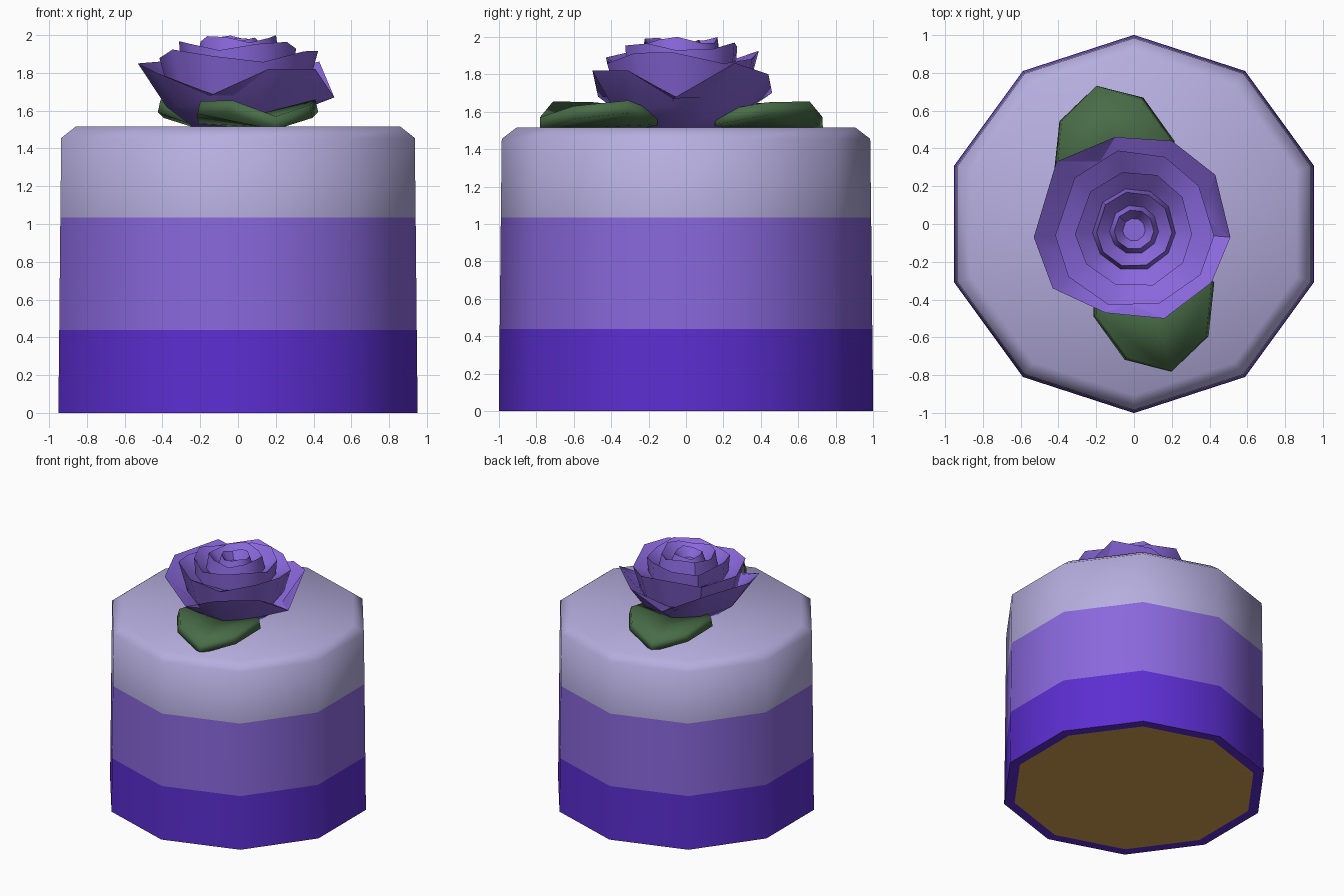
import bpy, bmesh, math
from mathutils import Vector

if "Cube" in bpy.data.objects:
    bpy.data.objects.remove(bpy.data.objects["Cube"])


def material(name, rgb):
    m = bpy.data.materials.new(name)
    m.diffuse_color = (*rgb, 1)
    m.use_nodes = True
    m.node_tree.nodes["Principled BSDF"].inputs["Base Color"].default_value = m.diffuse_color
    return m


deep = material("deep_purple", (0.107, 0.027, 0.64))
violet = material("violet", (0.254, 0.138, 0.72))
lavender = material("pale_lavender", (0.468, 0.425, 0.74))
sponge = material("golden_sponge", (0.645, 0.352, 0.085))
green = material("leaf_green", (0.065, 0.15, 0.062))


def finish(bm, name, mats, angle):
    me = bpy.data.meshes.new(name)
    bm.to_mesh(me)
    bm.free()
    ob = bpy.data.objects.new(name, me)
    bpy.context.collection.objects.link(ob)
    for m in mats:
        me.materials.append(m)
    bpy.ops.object.select_all(action='DESELECT')
    ob.select_set(True)
    bpy.context.view_layer.objects.active = ob
    bpy.ops.object.shade_smooth_by_angle(angle=math.radians(angle))
    return ob


def loft(bm, rings):
    """Skin a stack of closed point rings and cap both ends."""
    vs = [[bm.verts.new(p) for p in ring] for ring in rings]
    n = len(vs[0])
    for a, b in zip(vs, vs[1:]):
        for i in range(n):
            j = (i + 1) % n
            bm.faces.new((a[i], a[j], b[j], b[i]))
    bm.faces.new(vs[0][::-1])
    bm.faces.new(vs[-1])


def circle(r, z, start=90):
    return [(r * math.cos(math.radians(start + 36 * i)),
             r * math.sin(math.radians(start + 36 * i)), z) for i in range(10)]


# Cake: ten-sided drum, three icing bands by height, bare sponge underneath
bm = bmesh.new()
loft(bm, [circle(r, z) for r, z in
          [(0.92, 0), (1.0, 0), (0.995, 0.44), (0.989, 1.035), (0.984, 1.455), (0.905, 1.515)]])
for f in bm.faces:
    c = f.calc_center_median()
    if c.z < 0.01 and len(f.verts) == 10:
        f.material_index = 3
    else:
        f.material_index = 0 if c.z < 0.44 else 1 if c.z < 1.035 else 2
finish(bm, "cake", [deep, violet, lavender, sponge], 60)

# Rose: nested petal rims with valleys between them
outer = [(0.51, -0.07, 1.67), (0.43, 0.26, 1.86), (0.20, 0.44, 1.80), (-0.10, 0.46, 1.70),
         (-0.41, 0.33, 1.86), (-0.53, -0.07, 1.85), (-0.43, -0.34, 1.80), (-0.15, -0.47, 1.68),
         (0.16, -0.50, 1.82), (0.41, -0.31, 1.82)]
centre = Vector((0, -0.03))


def scaled(r, z, wave=0, phase=0):
    """Ring following the directions of the outer rim, gently waved."""
    pts = []
    for x, y, _ in outer:
        d = (Vector((x, y)) - centre).normalized()
        w = math.cos(3 * math.atan2(d.y, d.x) + phase)
        p = centre + d * r * (1 + 0.5 * wave * w)
        pts.append((p.x, p.y, z + wave * w))
    return pts


bm = bmesh.new()
loft(bm, [scaled(0.22, 1.50), scaled(0.38, 1.62), outer,
          scaled(0.36, 1.68), scaled(0.42, 1.89, 0.035, 1.0),
          scaled(0.30, 1.82), scaled(0.31, 1.945, 0.025, 2.5),
          scaled(0.22, 1.87), scaled(0.20, 1.98, 0.02, 0.5),
          scaled(0.13, 1.90), scaled(0.105, 1.975, 0.012, 2.0),
          scaled(0.06, 1.91)])
finish(bm, "rose", [violet], 40)

# Leaves: folded along the midrib, second is the first turned half way round
leaf = [(0.20, -0.78, 1.57), (0.12, -0.50, 1.585), (0.02, -0.16, 1.57),
        (-0.03, -0.71, 1.655), (-0.20, -0.48, 1.65), (-0.20, -0.20, 1.60),
        (0.38, -0.60, 1.63), (0.41, -0.31, 1.66), (0.25, -0.15, 1.60)]
faces = [(0, 1, 4, 3), (1, 2, 5, 4), (0, 6, 7, 1), (1, 7, 8, 2)]
for name, s in (("front_leaf", 1), ("back_leaf", -1)):
    bm = bmesh.new()
    vs = [bm.verts.new((s * x, s * (y + 0.025) - 0.025, z)) for x, y, z in leaf]
    for f in faces:
        bm.faces.new([vs[i] for i in f])
    bm.normal_update()
    for f in bm.faces:
        if f.normal.z < 0:
            f.normal_flip()
    ob = finish(bm, name, [green], 25)
    mod = ob.modifiers.new("thickness", 'SOLIDIFY')
    mod.thickness = 0.07
    mod.offset = -1
